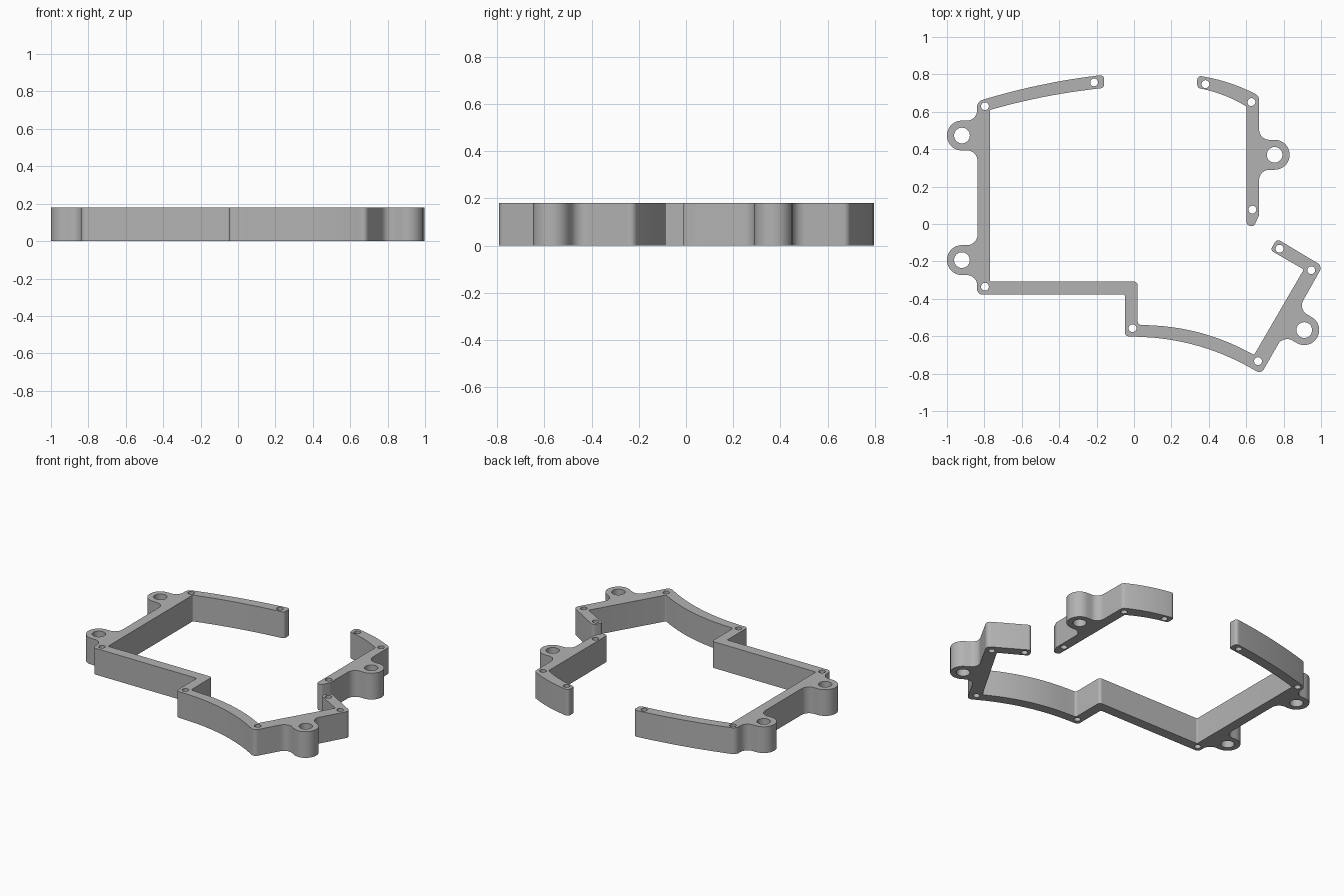
import bpy, bmesh, math
from mathutils import Vector

cube = bpy.data.objects.get("Cube")
if cube:
    bpy.data.objects.remove(cube, do_unlink=True)

HEIGHT = 0.18
TAB_R, BOLT_R, PIN_R = 0.08, 0.042, 0.021
BEND = 9  # oversized radius: eases a vertex into a long gentle arc

grey = bpy.data.materials.new("plain grey")
grey.use_nodes = True
grey.diffuse_color = (0.45, 0.45, 0.45, 1)
grey.node_tree.nodes["Principled BSDF"].inputs["Base Color"].default_value = (0.45, 0.45, 0.45, 1)


def rounded(corners):
    """Replace each (x, y, radius) corner with a tangent arc."""
    out = []
    n = len(corners)
    for i, (x, y, r) in enumerate(corners):
        p = Vector((x, y))
        a = Vector(corners[i - 1][:2]) - p
        b = Vector(corners[(i + 1) % n][:2]) - p
        half = a.angle(b) / 2
        t = min(r / math.tan(half), 0.85 * min(a.length, b.length))
        r = t * math.tan(half)
        a.normalize()
        b.normalize()
        centre = p + (a + b).normalized() * (r / math.sin(half))
        start, end = p + a * t - centre, p + b * t - centre
        sweep = start.angle_signed(end)
        steps = max(4, math.ceil(abs(sweep) / math.radians(12)))
        if r > 0.3:
            steps = 10
        for k in range(steps + 1):
            ang = math.atan2(start.y, start.x) - sweep * k / steps
            out.append(centre + Vector((math.cos(ang), math.sin(ang))) * r)
    return out


def tab(cx, cy, angle, wall=0.083, flare=0.055):
    """Counter-clockwise corners of a bolt tab facing the given direction."""
    d = Vector((math.cos(math.radians(angle)), math.sin(math.radians(angle))))
    s = Vector((-d.y, d.x))
    c = Vector((cx, cy))
    spots = [(-wall, -1, flare), (TAB_R, -1, TAB_R - 0.001),
             (TAB_R, 1, TAB_R - 0.001), (-wall, 1, flare)]
    return [(*(c + d * u + s * v * TAB_R), r) for u, v, r in spots]


def circle(x, y, r, n=32):
    return [Vector((x + r * math.cos(math.tau * k / n), y + r * math.sin(math.tau * k / n)))
            for k in range(n)]


def plate(name, corners, bolts, pins):
    """Fill an outline with holes and give it thickness."""
    loops = [rounded(corners)]
    loops += [circle(x, y, BOLT_R) for x, y in bolts]
    loops += [circle(x, y, PIN_R, 20) for x, y in pins]
    curve = bpy.data.curves.new(name, "CURVE")
    curve.dimensions = "2D"
    curve.fill_mode = "BOTH"
    curve.extrude = HEIGHT / 2
    for loop in loops:
        spline = curve.splines.new("POLY")
        spline.points.add(len(loop) - 1)
        for point, co in zip(spline.points, loop):
            point.co = (co.x, co.y, 0, 1)
        spline.use_cyclic_u = True
    obj = bpy.data.objects.new(name, curve)
    bpy.context.collection.objects.link(obj)
    bpy.ops.object.select_all(action="DESELECT")
    obj.select_set(True)
    bpy.context.view_layer.objects.active = obj
    bpy.ops.object.convert(target="MESH")
    obj = bpy.context.object
    bm = bmesh.new()
    bm.from_mesh(obj.data)
    bmesh.ops.remove_doubles(bm, verts=bm.verts, dist=0.0003)
    bmesh.ops.translate(bm, verts=bm.verts, vec=(0, 0, HEIGHT / 2))
    bmesh.ops.recalc_face_normals(bm, faces=bm.faces)
    bm.to_mesh(obj.data)
    bm.free()
    obj.data.materials.clear()
    obj.data.materials.append(grey)
    bpy.ops.object.shade_smooth_by_angle(angle=math.radians(30))


# Long frame: top arm, left wall, stepped bottom rail, slanted right wall
left_tabs = [(-0.92, 0.473), (-0.92, -0.193)]
slant_tab = (0.91, -0.567)
main_outline = [
    (-0.16, 0.728, 0.02), (-0.16, 0.798, 0.02),
    (-0.5, 0.755, BEND), (-0.84, 0.655, 0.04),
    *tab(*left_tabs[0], 180), *tab(*left_tabs[1], 180),
    (-0.84, -0.378, 0.03), (-0.048, -0.378, 0.008),
    (-0.048, -0.6, 0.02), (0.36, -0.617, BEND), (0.68, -0.802, 0.03),
    *tab(*slant_tab, -30),
    (1.008, -0.225, 0.03), (0.765, -0.08, 0.02), (0.728, -0.14, 0.02),
    (0.908, -0.243, 0.008), (0.642, -0.7, 0.01),
    (0.37, -0.557, BEND), (0.02, -0.538, 0.015),
    (0.02, -0.308, 0.02), (-0.77, -0.308, 0.008), (-0.77, 0.61, 0.008),
    (-0.49, 0.687, BEND),
]
plate("long_frame", main_outline, left_tabs + [slant_tab],
      [(-0.213, 0.757), (-0.797, 0.63), (-0.797, -0.335), (-0.008, -0.557),
       (0.663, -0.733), (0.948, -0.247), (0.778, -0.132)])

# Short frame: curved top arm and right wall with a pointed foot
right_tab = (0.752, 0.37)
short_outline = [
    (0.602, -0.01, 0.02), (0.642, -0.01, 0.012), (0.668, 0.045, 0.03),
    *tab(*right_tab, 0),
    (0.668, 0.685, 0.03), (0.53, 0.757, BEND),
    (0.338, 0.795, 0.02), (0.338, 0.728, 0.02),
    (0.48, 0.698, BEND), (0.602, 0.628, 0.008),
]
plate("short_frame", short_outline, [right_tab],
      [(0.382, 0.748), (0.628, 0.652), (0.633, 0.077)])
